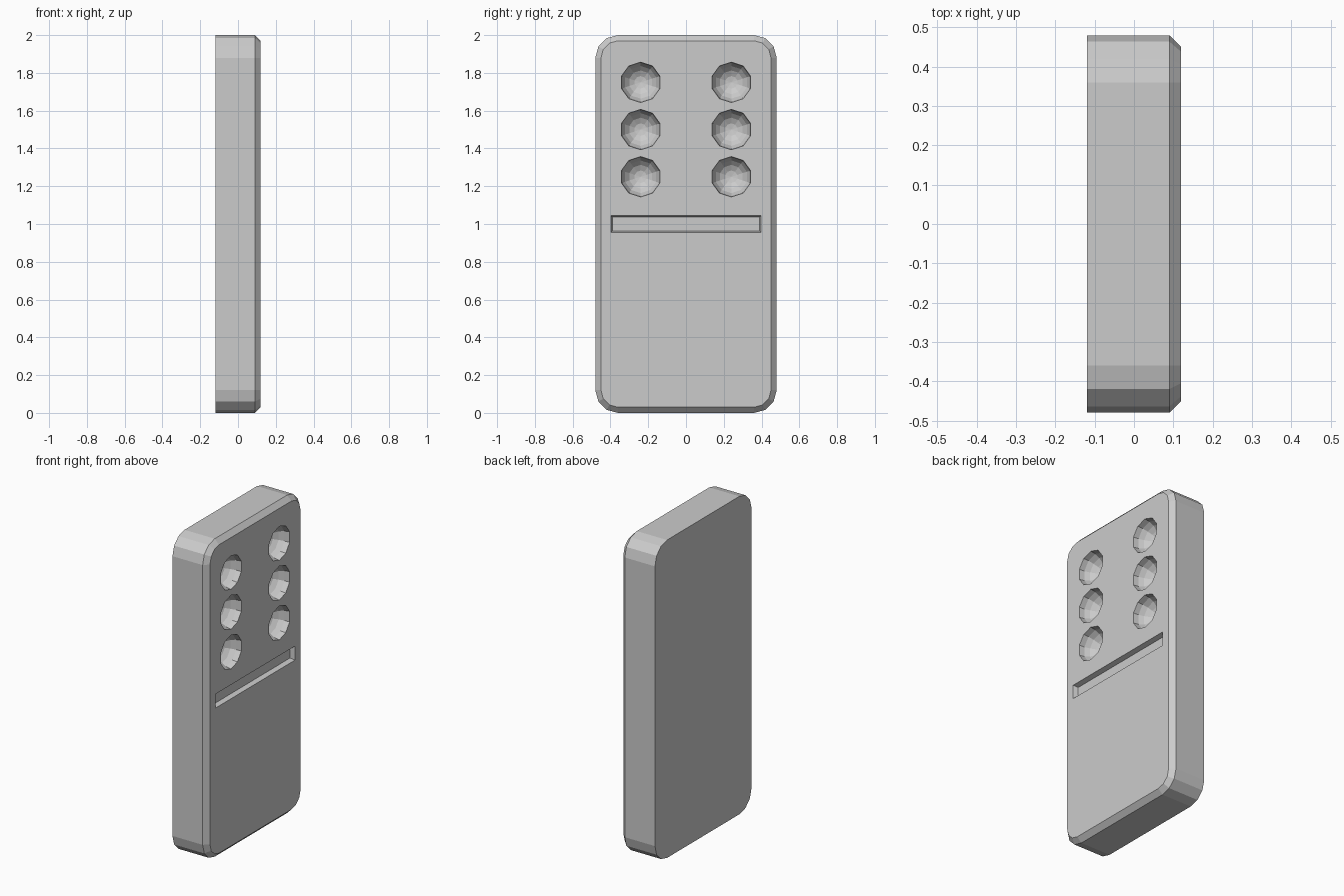
import bpy, bmesh, math
from mathutils import Matrix

if "Cube" in bpy.data.objects:
    bpy.data.objects.remove(bpy.data.objects["Cube"])

W, H, T, R, C = 0.48, 2.0, 0.12, 0.12, 0.03  # half width, height, half depth, corner, chamfer


def outline(inset, x):
    """Rounded rectangle in the YZ plane, three facets per corner."""
    r = R - inset
    pts = []
    for i, (sy, sz) in enumerate([(1, 1), (-1, 1), (-1, -1), (1, -1)]):
        for k in range(4):
            a = math.radians(90 * i + 30 * k)
            pts.append((x, sy * (W - R) + r * math.cos(a),
                        H / 2 + sz * (H / 2 - R) + r * math.sin(a)))
    return pts


def rect(y, z, x):
    return [(x, -y, 1 - z), (x, y, 1 - z), (x, y, 1 + z), (x, -y, 1 + z)]


def loft(name, sections):
    """Join matching loops along x and cap both ends."""
    bm = bmesh.new()
    loops = [[bm.verts.new(p) for p in s] for s in sections]
    n = len(loops[0])
    for a, b in zip(loops, loops[1:]):
        for i in range(n):
            j = (i + 1) % n
            bm.faces.new((a[i], a[j], b[j], b[i]))
    bm.faces.new(loops[0][::-1])
    bm.faces.new(loops[-1])
    bmesh.ops.recalc_face_normals(bm, faces=bm.faces[:])
    return finish(name, bm)


def finish(name, bm):
    me = bpy.data.meshes.new(name)
    bm.to_mesh(me)
    bm.free()
    ob = bpy.data.objects.new(name, me)
    bpy.context.collection.objects.link(ob)
    return ob


# Tile body with a chamfered face
body = loft("domino_tile", [outline(0, -T), outline(0, T - C), outline(C, T)])

# Tapered divider groove cutter
groove = loft("groove_cutter", [rect(0.388, 0.036, T - 0.03),
                                rect(0.397, 0.044, T),
                                rect(0.397, 0.044, T + 0.05)])

# Six faceted pip cutters on the upper half
bm = bmesh.new()
turn = Matrix.Rotation(math.pi / 2, 4, 'Y') @ Matrix.Rotation(math.pi / 2, 4, 'Z')
for y in (-0.24, 0.24):
    for z in (1.25, 1.5, 1.75):
        bmesh.ops.create_uvsphere(bm, u_segments=10, v_segments=10, radius=0.107,
                                  matrix=Matrix.Translation((T, y, z)) @ turn)
pips = finish("pip_cutter", bm)

# Carve the tile, then discard the cutters
bpy.context.view_layer.objects.active = body
body.select_set(True)
for cutter in (groove, pips):
    cutter.hide_render = True
    mod = body.modifiers.new(cutter.name, 'BOOLEAN')
    mod.operation = 'DIFFERENCE'
    mod.solver = 'EXACT'
    mod.object = cutter
    bpy.ops.object.modifier_apply(modifier=mod.name)
    bpy.data.objects.remove(cutter)
